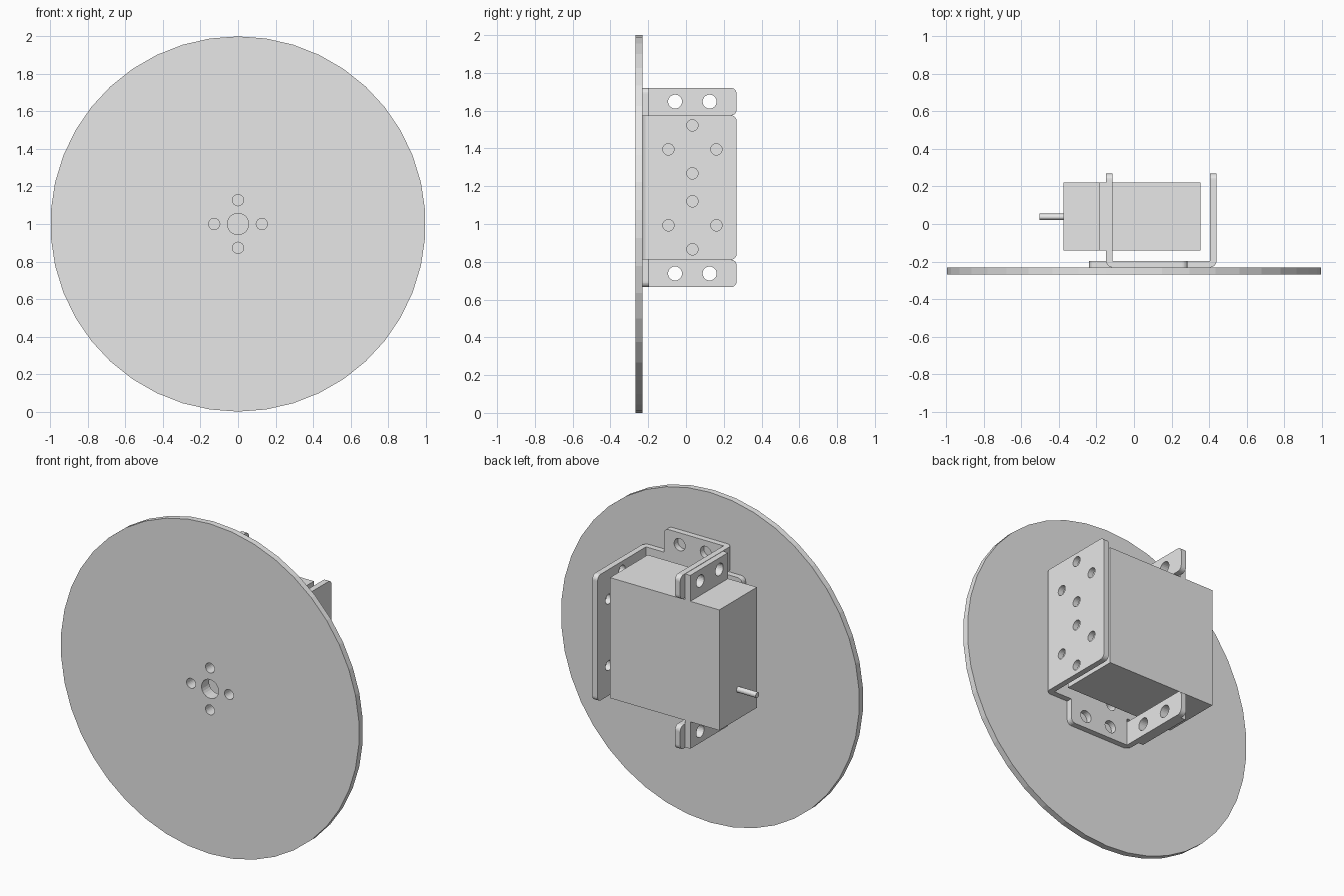
import bpy, bmesh, math
from mathutils import Matrix

cube = bpy.data.objects.get("Cube")
if cube:
    bpy.data.objects.remove(cube, do_unlink=True)

grey = bpy.data.materials.new("plain_grey")
grey.use_nodes = True
grey.diffuse_color = (0.8, 0.8, 0.8, 1)
grey.node_tree.nodes["Principled BSDF"].inputs["Base Color"].default_value = (0.8, 0.8, 0.8, 1)

# Plane of each plate: the columns are the outline's two axes and its normal
PLANES = {
    "X": Matrix(((0, 0, 1), (1, 0, 0), (0, 1, 0))),
    "Y": Matrix(((1, 0, 0), (0, 0, -1), (0, 1, 0))),
    "Z": Matrix.Identity(3),
}


def circle(u, v, r, n=24):
    return [(u + r * math.sin(math.tau * i / n), v + r * math.cos(math.tau * i / n)) for i in range(n)]


def rounded(points):
    """Outline from (u, v, radius) right-angled corners."""
    out = []
    for i, (u, v, r) in enumerate(points):
        if not r:
            out.append((u, v))
            continue
        sides = []
        for q in (points[i - 1], points[(i + 1) % len(points)]):
            d = math.hypot(q[0] - u, q[1] - v)
            sides.append(((q[0] - u) / d * r, (q[1] - v) / d * r))
        (au, av), (bu, bv) = sides
        for k in range(7):
            t = math.pi / 2 * k / 6
            a, b = 1 - math.sin(t), 1 - math.cos(t)
            out.append((u + au * a + bu * b, v + av * a + bv * b))
    return out


def plate(name, axis, low, high, outline, holes=()):
    """Flat plate between two heights along an axis, with holes."""
    curve = bpy.data.curves.new(name, "CURVE")
    curve.dimensions = "2D"
    curve.fill_mode = "BOTH"
    curve.extrude = (high - low) / 2
    for loop in (outline, *holes):
        s = curve.splines.new("POLY")
        s.points.add(len(loop) - 1)
        for p, (u, v) in zip(s.points, loop):
            p.co = (u, v, 0, 1)
        s.use_cyclic_u = True
    temp = bpy.data.objects.new(name + "_outline", curve)
    bpy.context.collection.objects.link(temp)
    mesh = bpy.data.meshes.new_from_object(temp)
    bpy.data.objects.remove(temp, do_unlink=True)
    bm = bmesh.new()
    bm.from_mesh(mesh)
    bmesh.ops.remove_doubles(bm, verts=bm.verts, dist=0.0001)
    basis = PLANES[axis]
    shift = Matrix.Translation(basis.col[2] * (low + high) / 2 * (-1 if axis == "Y" else 1))
    bm.transform(shift @ basis.to_4x4())
    bmesh.ops.recalc_face_normals(bm, faces=bm.faces)
    for f in bm.faces:
        f.smooth = False
    bm.to_mesh(mesh)
    bm.free()
    mesh.name = name
    mesh.materials.clear()
    mesh.materials.append(grey)
    obj = bpy.data.objects.new(name, mesh)
    bpy.context.collection.objects.link(obj)
    return obj


def box_outline(u0, u1, v0, v1):
    return [(u0, v0), (u1, v0), (u1, v1), (u0, v1)]


def cluster(u, v, off=0.127, r=0.03):
    return [circle(u + a, v + b, r) for a, b in ((off, 0), (-off, 0), (0, off), (0, -off))]


MID = 1.193                       # bracket middle height
WALL, EAR, LIP = 0.382, 0.527, 0.36   # half heights
FRONT, INNER, BACK = -0.231, -0.196, 0.268
R = 0.03
hub_z, upper_z = 1.0, 1.395

# Round disc with its mounting holes
plate("disc", "Y", -0.268, FRONT, circle(0, 1, 1, 42),
      [circle(0, 1, 0.057)] + cluster(0, 1))

# Bracket base with ears above and below
half = [(0.405, WALL, 0), (0.285, WALL, 0), (0.285, EAR, R), (-0.114, EAR, 0),
        (-0.114, LIP, 0), (-0.239, LIP, R)]
base = [(x, MID + z, r) for x, z, r in half] + [(x, MID - z, r) for x, z, r in reversed(half)]
ear_holes = [circle(x, MID + s * 0.455, 0.037) for x in (0.005, 0.18) for s in (-1, 1)]
plate("bracket_base", "Y", FRONT, INNER, rounded(base),
      ear_holes + [circle(0, hub_z, 0.057)] + cluster(0, hub_z) + cluster(0, upper_z))

# Bracket side wall
plate("bracket_wall", "X", 0.405, 0.44,
      rounded([(INNER, MID - WALL, 0), (BACK, MID - WALL, R), (BACK, MID + WALL, R), (INNER, MID + WALL, 0)]),
      cluster(0.034, hub_z - 0.007) + cluster(0.034, upper_z))


def bend(name, x, direction, z0, z1):
    arc = [(x + direction * 0.035 * math.sin(math.pi / 16 * i),
            INNER - 0.035 * math.cos(math.pi / 16 * i)) for i in range(9)]
    plate(name, "Z", z0, z1, [(x, INNER)] + arc)


bend("wall_bend", 0.405, 1, MID - WALL, MID + WALL)

# Upper and lower mounting tabs
for name, s in (("upper", 1), ("lower", -1)):
    z0, z1 = sorted((MID + s * WALL, MID + s * EAR))
    plate(name + "_tab", "X", -0.149, -0.114,
          rounded([(INNER, z0, 0), (BACK, z0, R), (BACK, z1, R), (INNER, z1, 0)]),
          [circle(y, MID + s * 0.455, 0.037) for y in (-0.058, 0.125)])
    bend(name + "_tab_bend", -0.114, -1, z0, z1)
    # Motor flange lying against the tab
    f0, f1 = sorted((MID + s * 0.36, MID + s * 0.525))
    plate(name + "_flange", "X", -0.183, -0.149, box_outline(-0.141, 0.22, f0, f1),
          [circle(y, MID + s * 0.455, 0.037) for y in (-0.058, 0.125)])

# Motor body and output shaft
plate("motor_body", "X", -0.377, 0.355, box_outline(-0.141, 0.22, MID - 0.362, MID + 0.368))
plate("motor_shaft", "X", -0.505, -0.377, circle(0.038, 1.01, 0.017, 20))
